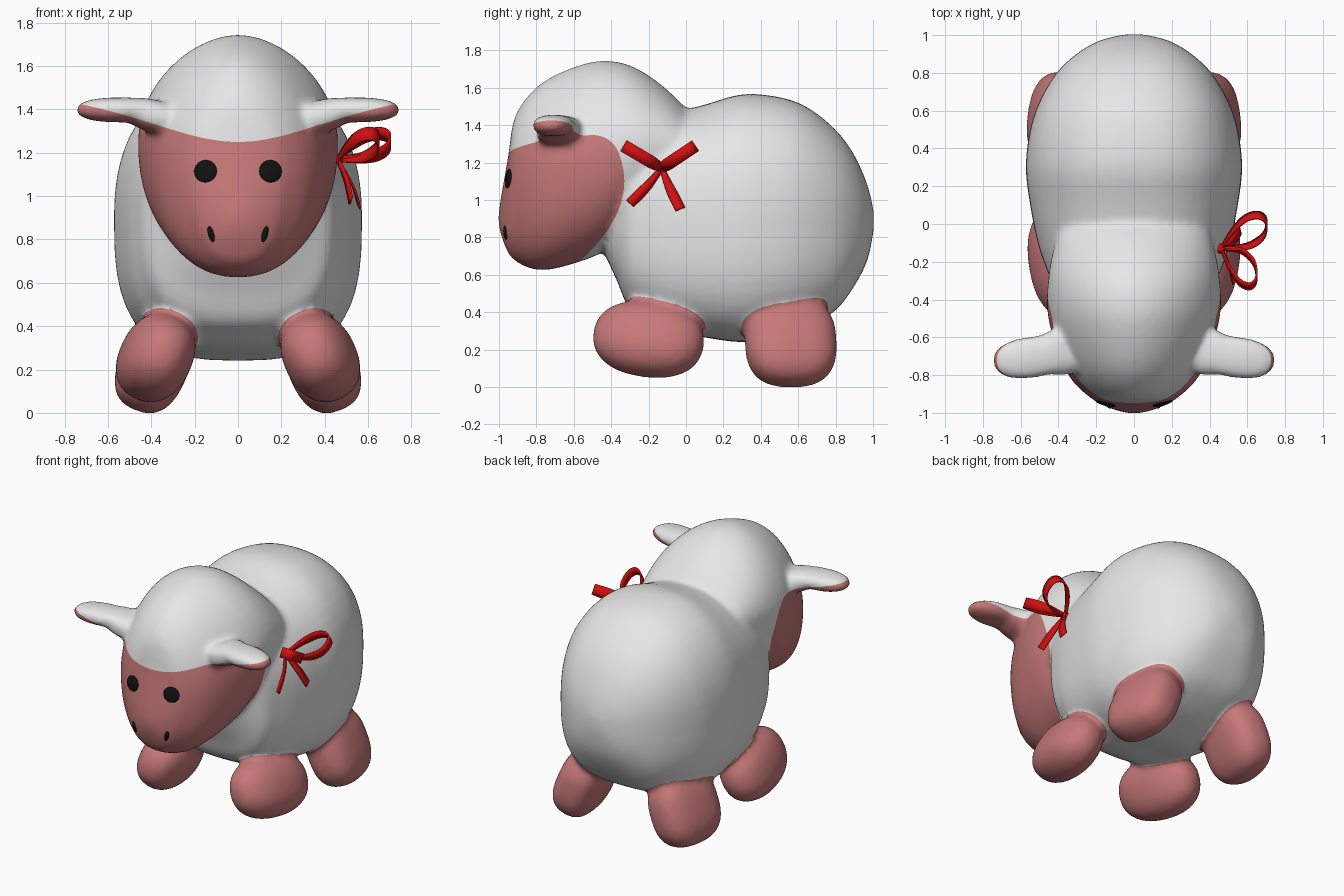
import bpy, bmesh
from math import cos, sin, pi, radians
from mathutils import Vector, Matrix

if "Cube" in bpy.data.objects:
    bpy.data.objects.remove(bpy.data.objects["Cube"])


def material(name, rgb):
    m = bpy.data.materials.new(name)
    m.use_nodes = True
    m.diffuse_color = (*rgb, 1)
    m.node_tree.nodes["Principled BSDF"].inputs["Base Color"].default_value = (*rgb, 1)
    return m


WHITE = material("wool_white", (0.8, 0.8, 0.8))
PINK = material("skin_pink", (0.57, 0.19, 0.19))
RED = material("ribbon_red", (0.65, 0.005, 0.005))
BLACK = material("eye_black", (0.006, 0.006, 0.006))


def make_object(name, bm, *mats):
    me = bpy.data.meshes.new(name)
    bmesh.ops.recalc_face_normals(bm, faces=bm.faces)
    for f in bm.faces:
        f.smooth = True
    bm.to_mesh(me)
    bm.free()
    ob = bpy.data.objects.new(name, me)
    for m in mats:
        me.materials.append(m)
    bpy.context.collection.objects.link(ob)
    return ob


def spline(pts, steps=5):
    """Catmull-Rom through tuples of any length."""
    out = []
    for i in range(len(pts) - 1):
        p0, p1, p2, p3 = (pts[max(0, min(len(pts) - 1, i + k))] for k in (-1, 0, 1, 2))
        for j in range(steps):
            t = j / steps
            out.append(tuple(b + t / 2 * (c - a + t * (2*a - 5*b + 4*c - d + t * (3*(b - c) + d - a)))
                             for a, b, c, d in zip(p0, p1, p2, p3)))
    return out + [pts[-1]]


def spow(v, e):
    return abs(v) ** e * (1 if v > 0 else -1)


def loft(bm, stations, n_top, n_low, sides=48):
    """Rounded sections along y: (y, bottom, top, half width)."""
    rings = []
    for y, lo, hi, w in spline(stations):
        ring = []
        for k in range(sides):
            a = 2 * pi * k / sides
            e = 2 / (n_top if sin(a) > 0 else n_low)
            ring.append(bm.verts.new((w * spow(cos(a), e), y,
                                      (lo + hi) / 2 + (hi - lo) / 2 * spow(sin(a), e))))
        rings.append(ring)
    for r, q in zip(rings, rings[1:]):
        for k in range(sides):
            bm.faces.new((r[k - 1], r[k], q[k], q[k - 1]))
    bm.faces.new(rings[0])
    bm.faces.new(rings[-1])


class Blob:
    """Rounded box, mirrored to either side and usable as a region test."""

    def __init__(self, centre, radii, tilt=(0, 0, 0), n=2.6):
        self.c, self.r, self.n = Vector(centre), radii, n
        self.tilt = [radians(a) for a in tilt]
        self.inv = self.matrix(1).inverted()

    def matrix(self, side):
        tx, ty, tz = self.tilt
        c = Vector((self.c.x * side, self.c.y, self.c.z))
        return (Matrix.Translation(c) @ Matrix.Rotation(tz * side, 4, 'Z')
                @ Matrix.Rotation(ty * side, 4, 'Y') @ Matrix.Rotation(tx, 4, 'X'))

    def build(self, bm, side):
        vs = bmesh.ops.create_icosphere(bm, subdivisions=4, radius=1)["verts"]
        for v in vs:
            size = sum(abs(k) ** self.n for k in v.co) ** (1 / self.n)
            p = v.co / size
            v.co = self.matrix(side) @ Vector([a * b for a, b in zip(p, self.r)])

    def inside(self, p, grow):
        q = self.inv @ Vector((abs(p.x), p.y, p.z))
        return 0.2 * (grow - sum(abs(a / b) ** self.n for a, b in zip(q, self.r)) ** (1 / self.n))


# Torso, head, legs and ears
torso = [(-0.44, 0.72, 1.25, 0.25), (-0.37, 0.57, 1.36, 0.36), (-0.31, 0.43, 1.41, 0.43),
         (-0.22, 0.36, 1.44, 0.47), (-0.1, 0.3, 1.46, 0.51), (0.1, 0.265, 1.51, 0.55),
         (0.3, 0.24, 1.565, 0.573), (0.5, 0.27, 1.55, 0.55), (0.65, 0.32, 1.495, 0.5),
         (0.8, 0.41, 1.375, 0.41), (0.9, 0.54, 1.24, 0.305), (0.97, 0.68, 1.08, 0.185),
         (1.004, 0.84, 0.94, 0.05)]
head = [(-1.004, 0.88, 0.92, 0.02), (-0.985, 0.8, 1.04, 0.1), (-0.95, 0.715, 1.24, 0.185),
        (-0.92, 0.68, 1.43, 0.23), (-0.85, 0.64, 1.55, 0.31), (-0.75, 0.625, 1.64, 0.375),
        (-0.6, 0.66, 1.71, 0.43), (-0.45, 0.72, 1.745, 0.46), (-0.3, 0.85, 1.72, 0.455),
        (-0.15, 0.95, 1.63, 0.43), (0, 1.05, 1.49, 0.38), (0.1, 1.15, 1.35, 0.25)]
legs = [Blob((0.38, -0.2, 0.255), (0.165, 0.3, 0.205), (-8, -24, -6), 2.3),
        Blob((0.38, 0.56, 0.24), (0.155, 0.245, 0.245), (0, -22, 8), 2.7)]
ears = [Blob((0.54, -0.705, 1.398), (0.21, 0.11, 0.058), (0, 0, -8), 2.4),
        Blob((0.39, -0.68, 1.37), (0.13, 0.12, 0.075), (0, -15, 0))]

bm = bmesh.new()
loft(bm, torso, 2.3, 2.9)
loft(bm, head, 1.85, 2.3)
for side in (1, -1):
    for blob in legs + ears:
        blob.build(bm, side)
sheep = make_object("sheep_body", bm, WHITE, PINK)

# Merge all parts into one soft skin
mod = sheep.modifiers.new("merge", 'REMESH')
mod.mode, mod.voxel_size = 'VOXEL', 0.018
mod = sheep.modifiers.new("soften", 'SMOOTH')
mod.factor, mod.iterations = 0.5, 12
bpy.context.view_layer.update()
skin = bpy.data.meshes.new_from_object(sheep.evaluated_get(bpy.context.evaluated_depsgraph_get()))
sheep.modifiers.clear()


def bare_skin(p):
    """Positive on the face, ear undersides and legs."""
    brow = 1.25 + 0.75 * p.x ** 2 / (1 + 2.4 * p.x ** 2) - p.z
    cheek = -0.33 - 1.3 * (p.z - 1.1) ** 2 - p.y
    rounding = max(0.1 - abs(brow - cheek), 0) ** 2 / 0.4
    return max(min(brow, cheek) - rounding, *(leg.inside(p, 1.1) for leg in legs))


# Cut clean colour borders into the skin
bm = bmesh.new()
bm.from_mesh(skin)
value = {v: bare_skin(v.co) for v in bm.verts}
border = set()
for e in list(bm.edges):
    a, b = e.verts
    if value[a] * value[b] < 0:
        border.add(bmesh.utils.edge_split(e, a, value[a] / (value[a] - value[b]))[1])
for f in list(bm.faces):
    cut = [v for v in f.verts if v in border]
    if len(cut) == 2:
        bmesh.utils.face_split(f, cut[0], cut[1])
for f in bm.faces:
    f.smooth = True
    f.material_index = int(bare_skin(f.calc_center_median()) > 0)
bm.to_mesh(sheep.data)
bm.free()
bpy.context.view_layer.update()


# Eyes and nostrils lie on the face
def face_spot(name, x, z, width, height, lean):
    hit, loc, normal, _ = sheep.ray_cast(Vector((x, -2, z)), Vector((0, 1, 0)))
    bm = bmesh.new()
    bmesh.ops.create_uvsphere(bm, u_segments=24, v_segments=12, radius=1)
    bmesh.ops.scale(bm, verts=bm.verts, vec=(width / abs(normal.y), height, 0.011))
    turn = normal.to_track_quat('Z', 'Y').to_matrix().to_4x4()
    bm.transform(Matrix.Translation(loc) @ turn @ Matrix.Rotation(lean, 4, 'Z'))
    make_object(name, bm, BLACK)


for side, label in ((1, "left"), (-1, "right")):
    face_spot(label + "_eye", 0.15 * side, 1.115, 0.052, 0.052, 0)
    face_spot(label + "_nostril", 0.124 * side, 0.825, 0.013, 0.038, -0.2 * side)


# Ribbon bow on the left of the neck
def ribbon(name, path, across, narrow, wide):
    bm = bmesh.new()
    pts = [Vector(p) for p in spline(path, 6)]
    across = Vector(across).normalized()
    reach = max((p - pts[0]).length for p in pts)
    rows = []
    for p in pts:
        w = narrow + (wide - narrow) * min(1, 1.6 * (p - pts[0]).length / reach)
        rows.append([bm.verts.new(p + across * k * w) for k in (-0.5, 0.5)])
    for r, q in zip(rows, rows[1:]):
        bm.faces.new((r[0], r[1], q[1], q[0]))
    ob = make_object(name, bm, RED)
    mod = ob.modifiers.new("thickness", 'SOLIDIFY')
    mod.thickness, mod.offset = 0.01, 0


KNOT = Vector((0.46, -0.13, 1.17))
loop = [(0, 0), (0.06, 0.11), (0.13, 0.19), (0.2, 0.21), (0.24, 0.17),
        (0.225, 0.08), (0.14, 0.015), (0, 0)]
for label, dy, out in (("back", 0.84, 1), ("front", -0.95, 0.78)):
    d = Vector((0, dy, 0.56))
    ribbon(label + "_bow_loop", [KNOT + Vector((x * out, 0, 0)) + d * s for x, s in loop],
           (0, 0.56, -dy), 0.025, 0.068)
for label, dy, dx, dz in (("back", 0.1, 0.1, -0.22), ("front", -0.17, 0.06, -0.19)):
    tail = [KNOT, KNOT + Vector((dx * 0.65, dy * 0.45, dz * 0.5)), KNOT + Vector((dx, dy, dz))]
    ribbon(label + "_bow_tail", tail, (0.25 * dz, -dz, dy), 0.025, 0.055)

bm = bmesh.new()
bmesh.ops.create_uvsphere(bm, u_segments=16, v_segments=10, radius=0.027)
bmesh.ops.translate(bm, verts=bm.verts, vec=KNOT)
make_object("bow_knot", bm, RED)
